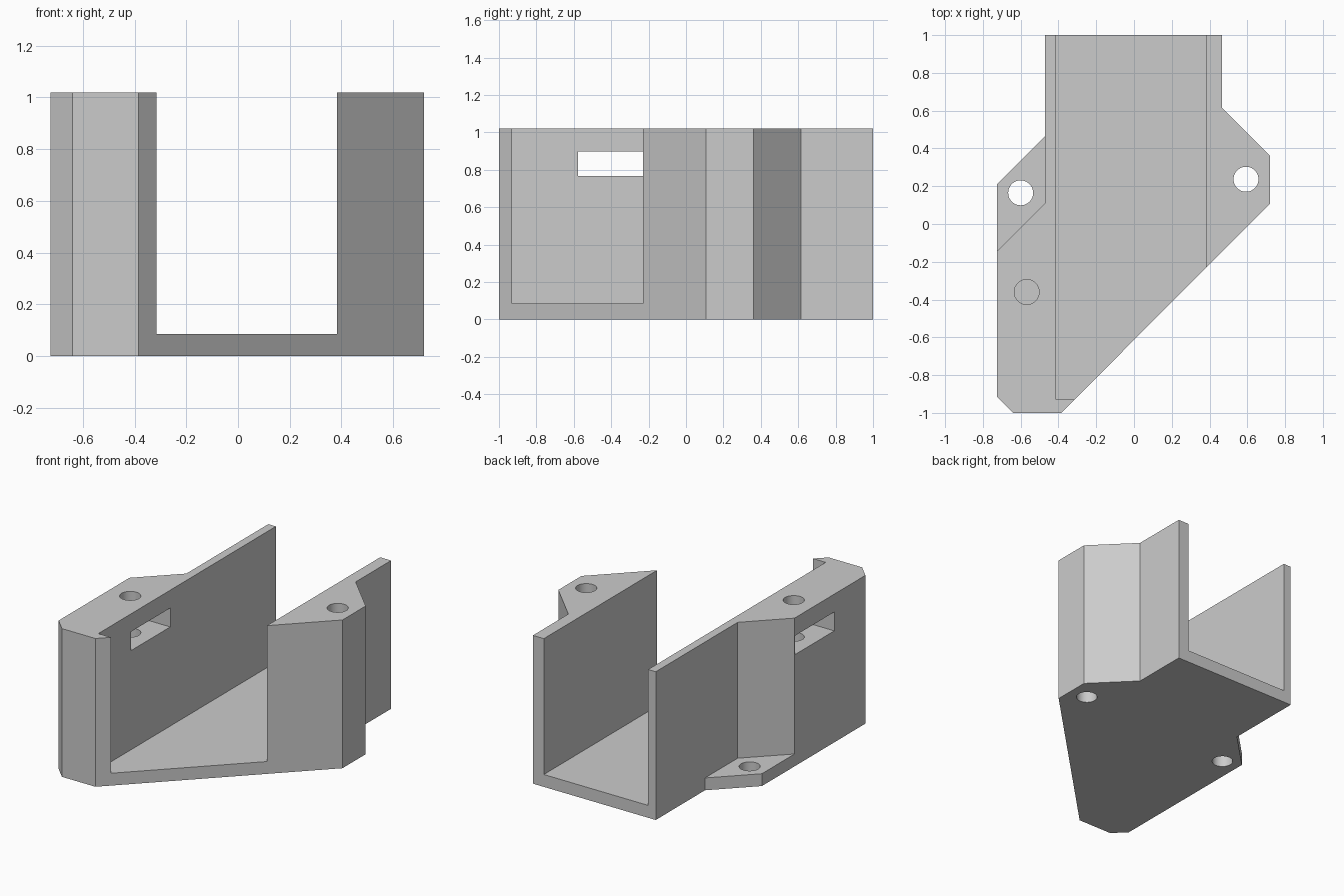
import bpy, bmesh, math

if "Cube" in bpy.data.objects:
    bpy.data.objects.remove(bpy.data.objects["Cube"], do_unlink=True)

HEIGHT, FLOOR, HOLE_R = 1.02, 0.085, 0.066


def prism(name, outline, z0, z1):
    """Extrude a counter-clockwise outline from z0 to z1."""
    bm = bmesh.new()
    base = bm.faces.new([bm.verts.new((x, y, z0)) for x, y in outline])
    top = bmesh.ops.extrude_face_region(bm, geom=[base])["geom"]
    bmesh.ops.translate(bm, vec=(0, 0, z1 - z0),
                        verts=[v for v in top if isinstance(v, bmesh.types.BMVert)])
    bmesh.ops.recalc_face_normals(bm, faces=bm.faces)
    mesh = bpy.data.meshes.new(name)
    bm.to_mesh(mesh)
    bm.free()
    obj = bpy.data.objects.new(name, mesh)
    bpy.context.collection.objects.link(obj)
    return obj


def box(name, x0, x1, y0, y1, z0, z1):
    return prism(name, [(x0, y0), (x1, y0), (x1, y1), (x0, y1)], z0, z1)


def drill(name, x, y, z0):
    ring = [i * math.tau / 48 for i in range(48)]
    return prism(name, [(x + HOLE_R * math.cos(a), y + HOLE_R * math.sin(a)) for a in ring],
                 z0, HEIGHT + 0.2)


# Solid bracket body with angled front and mounting ears
bracket = prism("bracket_body", [
    (-0.47, 1), (-0.47, 0.465), (-0.725, 0.21), (-0.725, -0.915), (-0.64, -1),
    (-0.385, -1), (0.72, 0.108), (0.72, 0.36), (0.465, 0.615), (0.465, 1)], 0, HEIGHT)

cutters = [
    # Channel between the walls, open at the back and along the angled front
    box("channel_cutter", -0.412, 0.382, -0.93, 1.3, FLOOR, 1.3),
    # Space above the low mounting ear
    prism("ear_cutter", [(-0.47, 0.11), (-0.47, 0.6), (-0.9, 0.6), (-0.9, -0.32)], FLOOR, 1.3),
    # Nut slot through the thick wall
    box("slot_cutter", -0.9, -0.3, -0.577, -0.148, 0.767, 0.897),
    # Screw holes: two go right through, one is blind
    drill("ear_hole_cutter", -0.6, 0.165, -0.2),
    drill("pillar_hole_cutter", 0.593, 0.237, -0.2),
    drill("blind_hole_cutter", -0.568, -0.36, 0.5),
]

bpy.context.view_layer.objects.active = bracket
for cutter in cutters:
    cutter.hide_render = True
    mod = bracket.modifiers.new(cutter.name, "BOOLEAN")
    mod.operation, mod.solver, mod.object = "DIFFERENCE", "EXACT", cutter
    bpy.ops.object.modifier_apply(modifier=mod.name)
    bpy.data.objects.remove(cutter, do_unlink=True)

# Single grey plastic
grey = bpy.data.materials.new("plain grey")
grey.use_nodes = True
grey.diffuse_color = (0.6, 0.6, 0.6, 1)
grey.node_tree.nodes["Principled BSDF"].inputs["Base Color"].default_value = (0.6, 0.6, 0.6, 1)
bracket.data.materials.clear()
bracket.data.materials.append(grey)

# Smooth only the hole walls
bracket.select_set(True)
bpy.ops.object.shade_smooth_by_angle(angle=math.radians(20))
